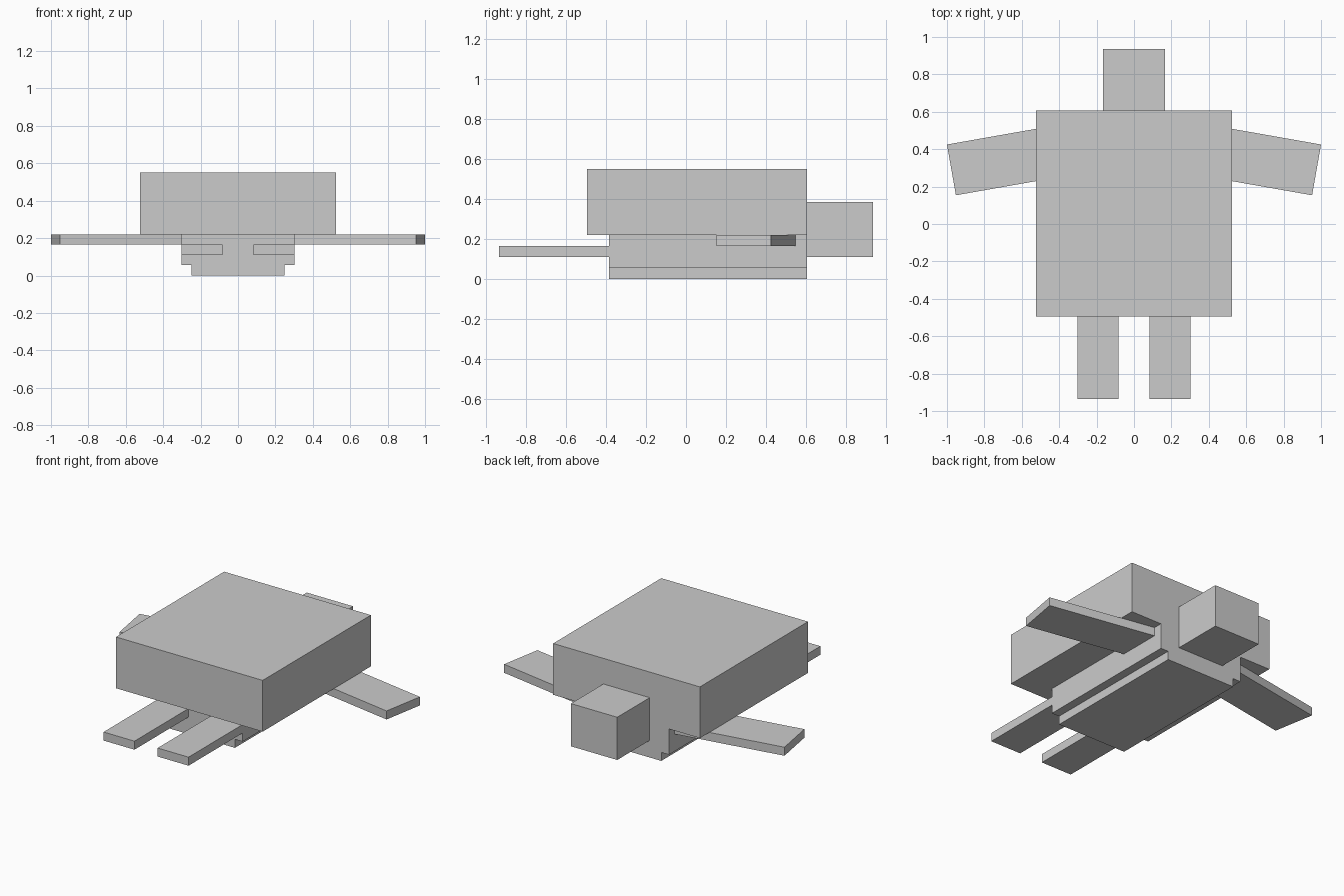
import bpy, bmesh
from math import radians
from mathutils import Matrix, Vector

if "Cube" in bpy.data.objects:
    bpy.data.objects.remove(bpy.data.objects["Cube"])

P = 2 / 36.30  # one block unit of the model


def box(name, lo, hi, pivot=(0, 0, 0), turn=0):
    """Box between two corners in block units, turned about z at the pivot."""
    lo, hi = Vector(lo), Vector(hi)
    bm = bmesh.new()
    place = Matrix.Translation((lo + hi) / 2) @ Matrix.Diagonal((*(hi - lo), 1))
    bmesh.ops.create_cube(bm, size=1, matrix=place)
    bm.transform(Matrix.Scale(P, 4) @ Matrix.Translation(pivot)
                 @ Matrix.Rotation(radians(turn), 4, 'Z'))
    mesh = bpy.data.meshes.new(name)
    bm.to_mesh(mesh)
    bm.free()
    obj = bpy.data.objects.new(name, mesh)
    bpy.context.collection.objects.link(obj)
    return obj


# Shell, stepped underside and head
box("shell", (-9.5, -9, 4), (9.5, 11, 10))
box("body", (-5.5, -7, 1), (5.5, 11, 4))
box("belly", (-4.5, -7, 0), (4.5, 11, 1))
box("head", (-3, 11, 2), (3, 17, 7))

# Paired limbs
for side, s in (("right", 1), ("left", -1)):
    xs = sorted((1.5 * s, 5.5 * s))
    box(f"{side}_hind_leg", (xs[0], -17, 2), (xs[1], -7, 3))
    xs = sorted((0, 13 * s))
    box(f"{side}_flipper", (xs[0], -3, 3), (xs[1], 2, 4),
        pivot=(5 * s, 8, 0), turn=-10 * s)
